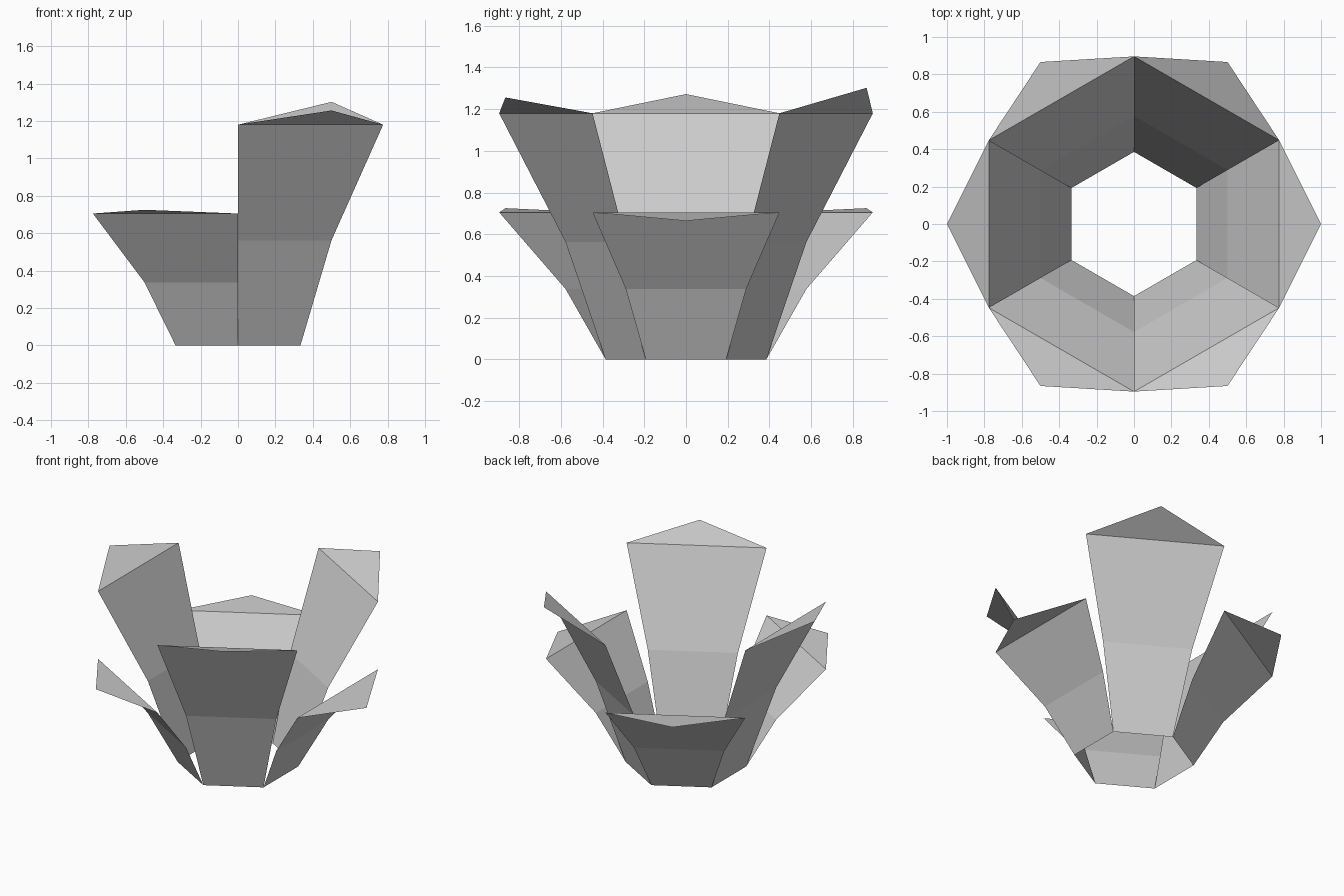
import bpy, bmesh, math
from mathutils import Matrix

if "Cube" in bpy.data.objects:
    bpy.data.objects.remove(bpy.data.objects["Cube"])

T30 = math.tan(math.radians(30))


def petal(name, angle, profile, tip_z):
    """Flat-faced petal: (distance, height) rows ending in a folded triangular tip."""
    bm = bmesh.new()
    rows = [[bm.verts.new((r, s * r * T30, z)) for s in (-1, 1)] for r, z in profile]
    for (a, b), (c, d) in zip(rows, rows[1:]):
        bm.faces.new((a, b, d, c))
    tip = bm.verts.new((1.0, 0, tip_z))
    bm.faces.new((rows[-1][0], rows[-1][1], tip))
    bm.transform(Matrix.Rotation(math.radians(angle), 4, 'Z'))
    mesh = bpy.data.meshes.new(name)
    bm.to_mesh(mesh)
    bm.free()
    obj = bpy.data.objects.new(name, mesh)
    bpy.context.collection.objects.link(obj)


tall = [(0.334, 0), (0.5, 0.562), (0.776, 1.18)]
short = [(0.334, 0), (0.5, 0.337), (0.776, 0.705)]

# Tall petals, each with its own tip fold
for i, (angle, tip_z) in enumerate([(60, 1.302), (180, 1.272), (300, 1.256)]):
    petal(f"tall_petal_{i + 1}", angle, tall, tip_z)

# Short petals between them
for i, (angle, tip_z) in enumerate([(0, 0.664), (120, 0.725), (240, 0.725)]):
    petal(f"short_petal_{i + 1}", angle, short, tip_z)
